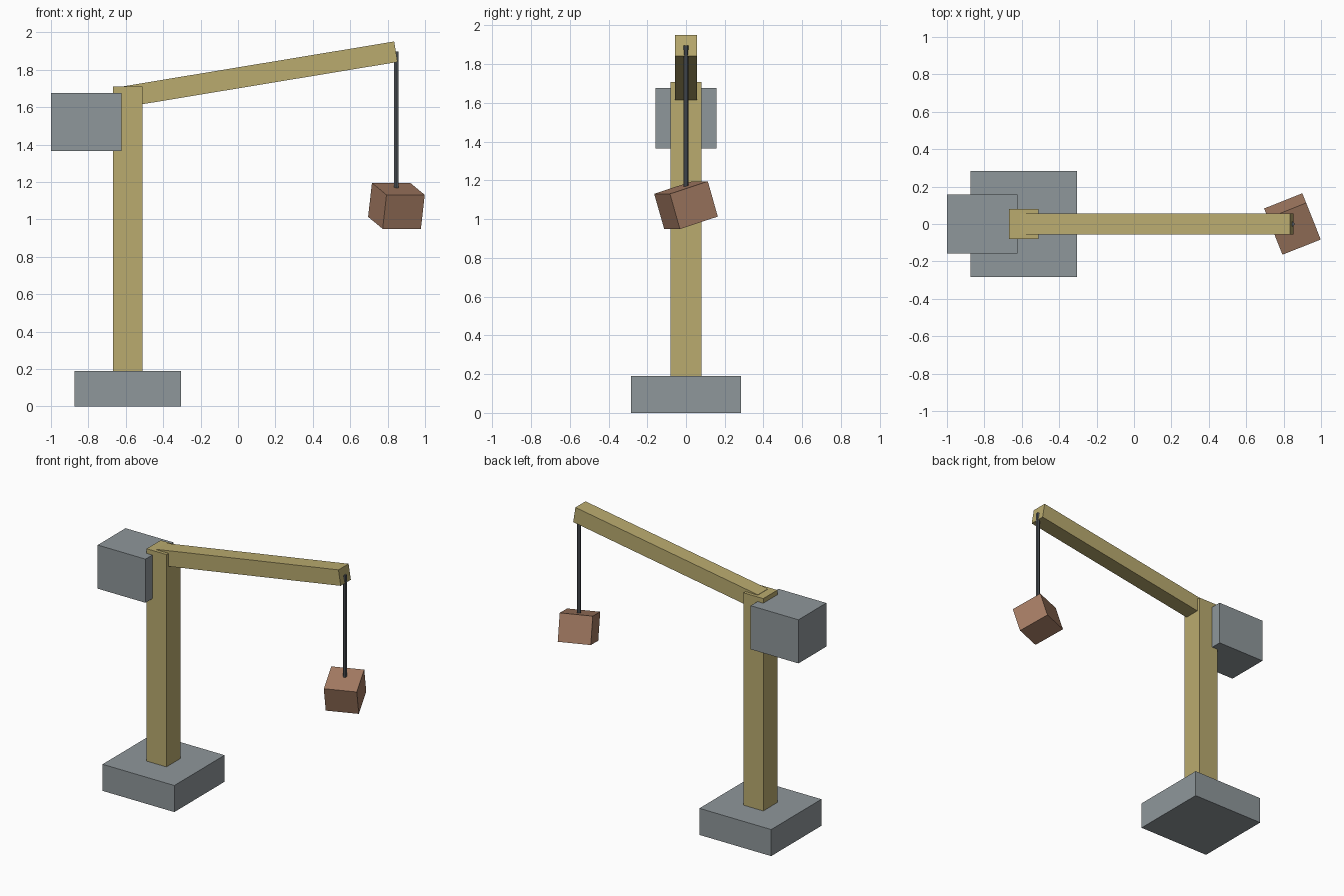
import bpy, math
from mathutils import Vector

if "Cube" in bpy.data.objects:
    bpy.data.objects.remove(bpy.data.objects["Cube"])


def material(name, rgb):
    m = bpy.data.materials.new(name)
    lin = [((c / 255 + 0.055) / 1.055) ** 2.4 for c in rgb]
    m.diffuse_color = (*lin, 1)
    m.use_nodes = True
    m.node_tree.nodes["Principled BSDF"].inputs["Base Color"].default_value = m.diffuse_color
    return m


grey = material("concrete grey", (143, 151, 155))
tan = material("timber tan", (186, 171, 111))
brown = material("crate brown", (166, 125, 100))
dark = material("cable dark grey", (84, 89, 94))


def box(name, centre, size, mat, rot=(0, 0, 0)):
    bpy.ops.mesh.primitive_cube_add(size=1, location=centre, rotation=rot)
    ob = bpy.context.object
    ob.name = name
    ob.scale = size
    ob.data.materials.append(mat)
    return ob


POST_X = -0.589

# Foot, mast and counterweight
box("base", (POST_X, 0, 0.095), (0.568, 0.568, 0.19), grey)
box("mast", (POST_X, 0, 0.949), (0.157, 0.16, 1.52), tan)
box("counterweight", (-0.811, 0, 1.52), (0.378, 0.315, 0.312), grey)

# Boom rising from the mast head to the tip
root, tip = Vector((-0.6, 0, 1.657)), Vector((0.844, 0, 1.896))
span = tip - root
box("boom", (root + tip) / 2, (span.length, 0.114, 0.111), tan,
    (0, -math.atan2(span.z, span.x), 0))

# Six-sided cable hanging from the tip
top, bottom = 1.896, 1.15
bpy.ops.mesh.primitive_cylinder_add(vertices=6, radius=0.0126, depth=top - bottom,
                                    location=(0.846, 0, (top + bottom) / 2))
cable = bpy.context.object
cable.name = "cable"
cable.data.materials.append(dark)

# Swinging load, tilted and turned
box("load_crate", (0.847, 0, 1.072), (0.22, 0.22, 0.19), brown,
    (math.radians(17), 0, math.radians(21.7)))
